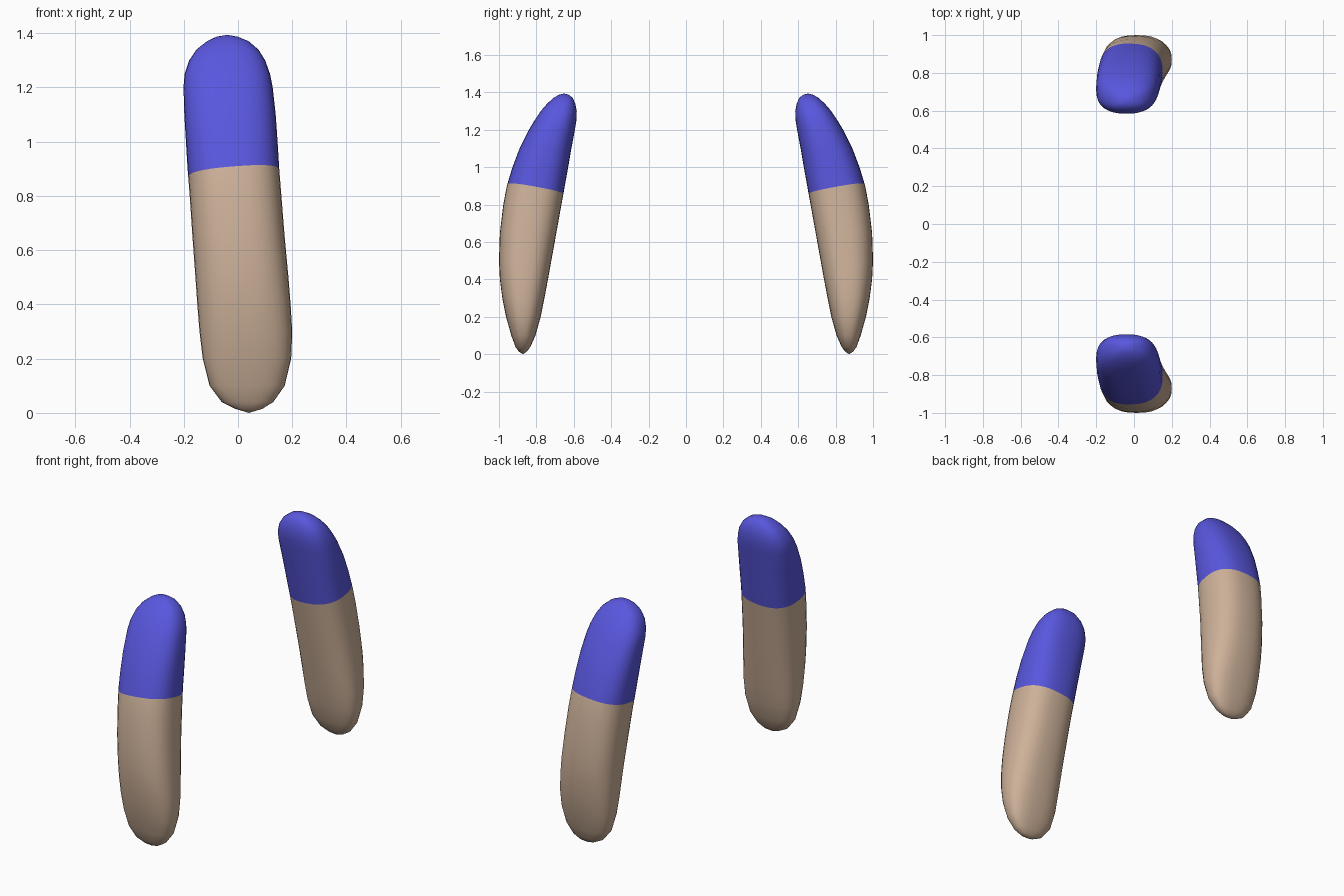
import bpy, bmesh, math
from mathutils import Vector

if "Cube" in bpy.data.objects:
    bpy.data.objects.remove(bpy.data.objects["Cube"])

SEG = 32
# cross-sections: z, x min, x max, inner y, outer y
RINGS = [
    (0.015, -0.01, 0.09, 0.85, 0.895), (0.04, -0.06, 0.13, 0.832, 0.912),
    (0.1, -0.105, 0.172, 0.805, 0.934), (0.2, -0.13, 0.196, 0.777, 0.962),
    (0.3, -0.142, 0.2, 0.757, 0.982), (0.4, -0.15, 0.194, 0.738, 0.995),
    (0.5, -0.157, 0.186, 0.72, 1.0), (0.65, -0.168, 0.172, 0.693, 0.995),
    (0.8, -0.178, 0.16, 0.666, 0.977), (0.9, -0.186, 0.152, 0.648, 0.958),
    (1.0, -0.192, 0.146, 0.63, 0.928), (1.1, -0.198, 0.139, 0.613, 0.89),
    (1.2, -0.201, 0.128, 0.594, 0.84), (1.25, -0.197, 0.118, 0.586, 0.81),
    (1.3, -0.18, 0.1, 0.584, 0.777), (1.34, -0.153, 0.075, 0.592, 0.742),
    (1.37, -0.115, 0.04, 0.605, 0.71), (1.387, -0.08, 0.0, 0.625, 0.68),
]
BOTTOM, TOP = (0.04, 0.872, 0.0), (-0.04, 0.652, 1.394)


def material(name, color):
    m = bpy.data.materials.new(name)
    m.diffuse_color = (*color, 1)
    m.use_nodes = True
    m.node_tree.nodes["Principled BSDF"].inputs["Base Color"].default_value = m.diffuse_color
    return m


def power(v, e=2 / 2.5):
    return math.copysign(abs(v) ** e, v)


def horn(name, side, mats):
    bm = bmesh.new()
    # loft of rounded-square rings, closed by a pole at each end
    loops = []
    for z, x0, x1, y0, y1 in RINGS:
        loops.append([bm.verts.new((
            (x0 + x1) / 2 + (x1 - x0) / 2 * power(math.cos(a)),
            side * ((y0 + y1) / 2 + (y1 - y0) / 2 * power(math.sin(a))), z))
            for a in (2 * math.pi * i / SEG for i in range(SEG))])
    for a, b in zip(loops, loops[1:]):
        for i in range(SEG):
            j = (i + 1) % SEG
            bm.faces.new((a[i], a[j], b[j], b[i]))
    for loop, (x, y, z) in ((loops[0], BOTTOM), (loops[-1], TOP)):
        pole = bm.verts.new((x, side * y, z))
        for i in range(SEG):
            bm.faces.new((loop[i], loop[(i + 1) % SEG], pole))
    # tilted colour seam
    co = Vector((-0.017, side * 0.805, 0.882))
    no = Vector((-0.085, side * -0.18, 1)).normalized()
    bmesh.ops.bisect_plane(bm, geom=bm.verts[:] + bm.edges[:] + bm.faces[:],
                           dist=1e-5, plane_co=co, plane_no=no)
    bmesh.ops.recalc_face_normals(bm, faces=bm.faces[:])
    for f in bm.faces:
        f.smooth = True
        f.material_index = int((f.calc_center_median() - co).dot(no) > 0)
    me = bpy.data.meshes.new(name)
    bm.to_mesh(me)
    bm.free()
    for m in mats:
        me.materials.append(m)
    bpy.context.collection.objects.link(bpy.data.objects.new(name, me))


mats = [material("tan", (0.61, 0.44, 0.32)), material("blue", (0.10, 0.095, 0.73))]
horn("front_horn", -1, mats)
horn("back_horn", 1, mats)
